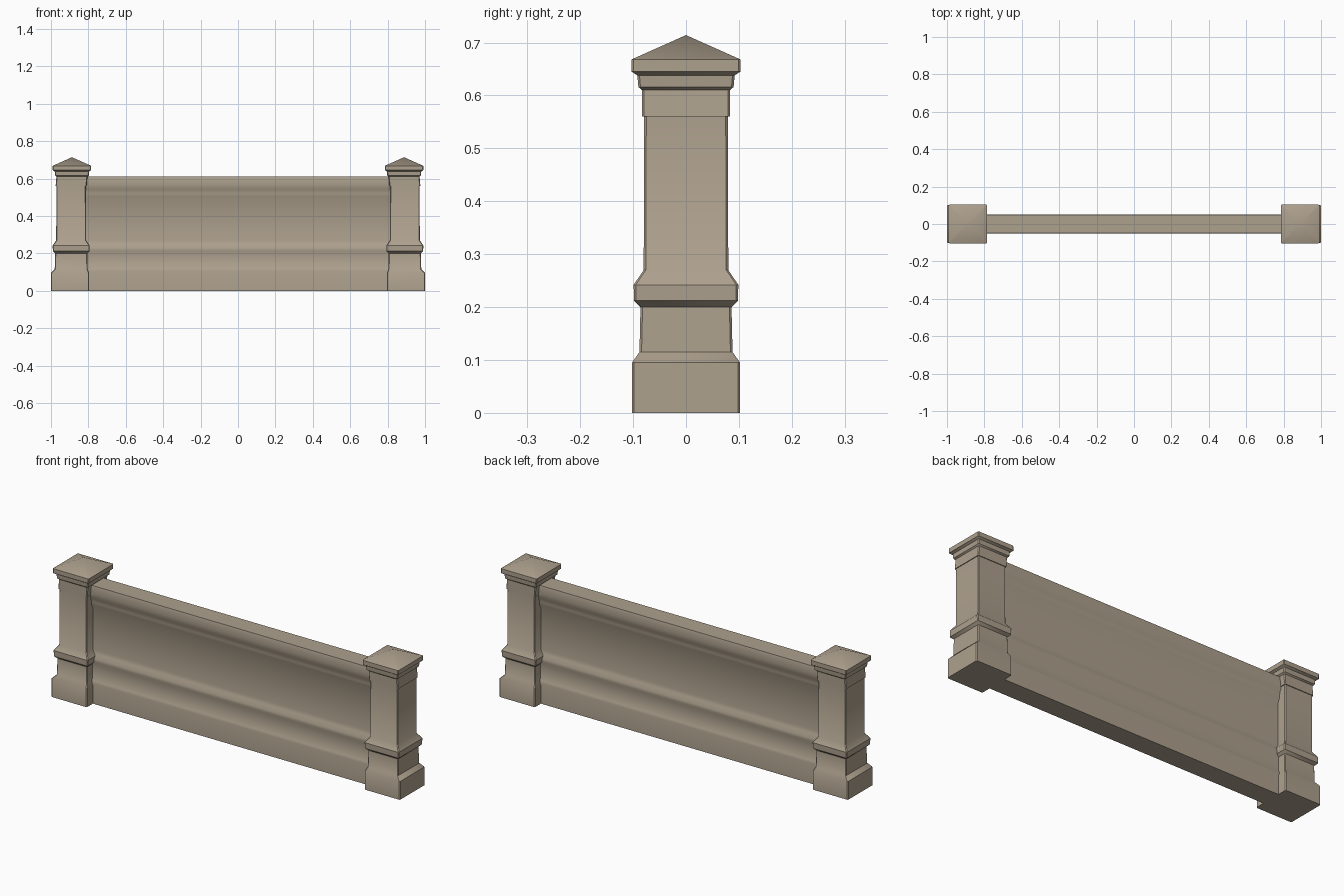
import bpy, bmesh, math

if "Cube" in bpy.data.objects:
    bpy.data.objects.remove(bpy.data.objects["Cube"])

stone = bpy.data.materials.new("warm_stone")
stone.diffuse_color = (0.42, 0.355, 0.27, 1)
stone.use_nodes = True
stone.node_tree.nodes["Principled BSDF"].inputs["Base Color"].default_value = stone.diffuse_color


def finish(name, bm, angle=35):
    bmesh.ops.recalc_face_normals(bm, faces=bm.faces)
    me = bpy.data.meshes.new(name)
    bm.to_mesh(me)
    bm.free()
    me.materials.append(stone)
    ob = bpy.data.objects.new(name, me)
    bpy.context.collection.objects.link(ob)
    bpy.ops.object.select_all(action='DESELECT')
    ob.select_set(True)
    bpy.context.view_layer.objects.active = ob
    bpy.ops.object.shade_smooth_by_angle(angle=math.radians(angle))
    return ob


def square_ring(bm, half, z, cx, c=0.004):
    """Square cross-section with slightly clipped corners."""
    h = half
    pts = [(h, -h + c), (h, h - c), (h - c, h), (-h + c, h),
           (-h, h - c), (-h, -h + c), (-h + c, -h), (h - c, -h)]
    return [bm.verts.new((cx + x, y, z)) for x, y in pts]


# Post outline: half width, height
POST = [(0.102, 0), (0.102, 0.095), (0.088, 0.115), (0.086, 0.20),
        (0.098, 0.212), (0.099, 0.242), (0.080, 0.270), (0.079, 0.56),
        (0.083, 0.56), (0.083, 0.61), (0.090, 0.616), (0.092, 0.638),
        (0.103, 0.645), (0.103, 0.668)]


def post(name, side):
    bm = bmesh.new()
    rings = []
    for half, z in POST:
        # the plinth stands a little further out than the cap
        cx = side * (0.898 if z < 0.1 else 0.892 if z < 0.6 else 0.888)
        rings.append(square_ring(bm, half, z, cx))
    for a, b in zip(rings, rings[1:]):
        for i in range(8):
            j = (i + 1) % 8
            bm.faces.new((a[i], a[j], b[j], b[i]))
    bm.faces.new(rings[0])
    # pyramid cap
    apex = bm.verts.new((side * 0.888, 0, 0.714))
    top = rings[-1]
    for i in range(8):
        bm.faces.new((top[i], top[(i + 1) % 8], apex))
    return finish(name, bm)


post("left_post", -1)
post("right_post", 1)

# Wall moulding: half thickness, height
WALL = [(0.052, 0), (0.052, 0.105), (0.049, 0.118), (0.043, 0.128),
        (0.041, 0.20), (0.045, 0.215), (0.045, 0.232), (0.034, 0.25),
        (0.030, 0.27), (0.030, 0.485), (0.040, 0.505), (0.041, 0.52),
        (0.044, 0.538), (0.050, 0.55), (0.052, 0.57), (0.052, 0.598),
        (0.049, 0.61)]

bm = bmesh.new()
outline = [(-y, z) for y, z in WALL] + [(y, z) for y, z in reversed(WALL)]
ends = [[bm.verts.new((x, y, z)) for y, z in outline] for x in (-0.812, 0.812)]
n = len(outline)
for i in range(n):
    j = (i + 1) % n
    bm.faces.new((ends[0][i], ends[0][j], ends[1][j], ends[1][i]))
for end in ends:
    bm.faces.new(end)
finish("moulded_wall", bm)
